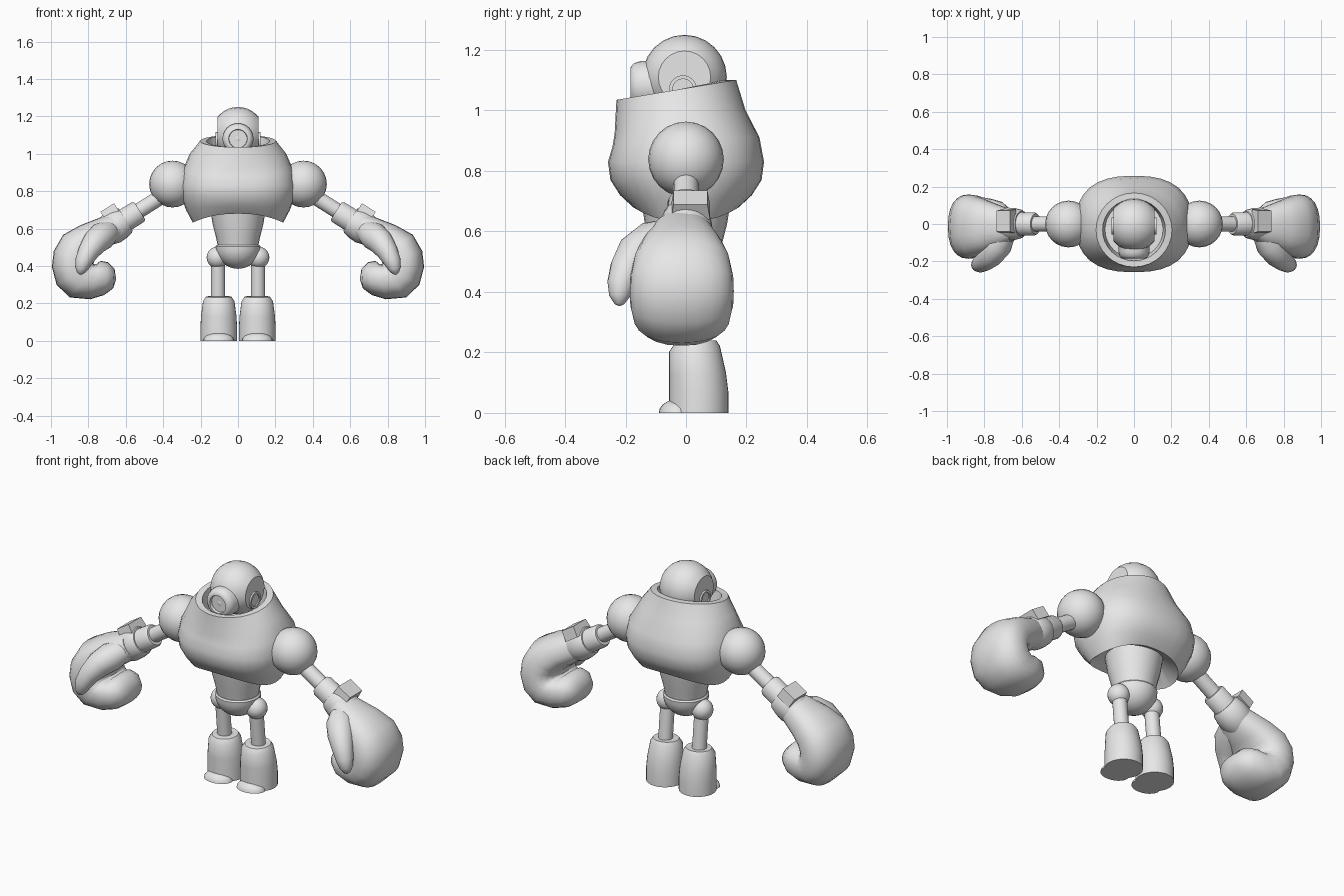
import bpy, bmesh, math
from mathutils import Vector

if "Cube" in bpy.data.objects:
    bpy.data.objects.remove(bpy.data.objects["Cube"])

grey = bpy.data.materials.new("light_grey")
grey.diffuse_color = (0.8, 0.8, 0.8, 1)
grey.use_nodes = True
grey.node_tree.nodes["Principled BSDF"].inputs["Base Color"].default_value = grey.diffuse_color
SEG = 24


def finish(name, bm, angle=42):
    bmesh.ops.remove_doubles(bm, verts=bm.verts, dist=1e-5)
    bmesh.ops.recalc_face_normals(bm, faces=bm.faces)
    me = bpy.data.meshes.new(name)
    bm.to_mesh(me)
    bm.free()
    me.materials.append(grey)
    ob = bpy.data.objects.new(name, me)
    bpy.context.collection.objects.link(ob)
    bpy.ops.object.select_all(action='DESELECT')
    ob.select_set(True)
    bpy.context.view_layer.objects.active = ob
    bpy.ops.object.shade_smooth_by_angle(angle=math.radians(angle))
    return ob


def loft(name, rings, angle=42):
    """Skin closed rings of equal length and cap both ends."""
    bm = bmesh.new()
    vs = [[bm.verts.new(p) for p in r] for r in rings]
    n = len(vs[0])
    for a, b in zip(vs, vs[1:]):
        for i in range(n):
            j = (i + 1) % n
            bm.faces.new((a[i], a[j], b[j], b[i]))
    bm.faces.new(vs[0][::-1])
    bm.faces.new(vs[-1])
    return finish(name, bm, angle)


def lathe(name, origin, axis, profile, seg=SEG):
    """Turn (distance, radius) pairs around an axis."""
    o, d = Vector(origin), Vector(axis).normalized()
    u = d.orthogonal().normalized()
    v = d.cross(u)
    return loft(name, [[o + d * t + (u * math.cos(a) + v * math.sin(a)) * r
                        for a in (2 * math.pi * i / seg for i in range(seg))]
                       for t, r in profile])


def arc(r, a0, a1, n):
    """Profile of a ball between two polar angles in degrees."""
    return [(-r * math.cos(a), max(r * math.sin(a), 0.0005))
            for a in (math.radians(a0 + (a1 - a0) * i / n) for i in range(n + 1))]


def oval(rx, ry, cy, z, power=2.0):
    """Horizontal superellipse; z is a function of (cos, sin)."""
    pts = []
    for i in range(32):
        a = 2 * math.pi * i / 32
        c, s = math.cos(a), math.sin(a)
        x = math.copysign(abs(c) ** (2 / power), c) * rx
        y = math.copysign(abs(s) ** (2 / power), s) * ry
        pts.append((x, cy + y, z(c, s)))
    return pts


def flat(z):
    return lambda c, s: z


def dip(z, d):
    return lambda c, s: z - d * max(0, -s) ** 2


def tilt(z):
    return lambda c, s: z + 0.033 * s


# Torso with arched hem, shoulder seam and hollow tilted collar
loft("torso", [
    oval(.12, .12, 0, flat(.71)),
    oval(.17, .13, 0, flat(.70)),
    oval(.242, .175, 0, lambda c, s: .632 + .048 * s * s, 2.3),
    oval(.278, .218, 0, lambda c, s: .70 + .02 * s * s, 2.4),
    oval(.303, .25, 0, flat(.77), 2.5),
    oval(.311, .258, 0, flat(.83), 2.5),
    oval(.298, .243, 0, dip(.91, .03), 2.4),
    oval(.256, .216, -.02, dip(1.003, .08), 2.1),
    oval(.203, .198, -.032, tilt(1.068)),
    oval(.168, .165, -.032, tilt(1.068)),
    oval(.155, .152, -.03, flat(.96)),
], 30)

# Head: ball with flat sides, ear sockets
R, CUT = .14, .11
A = math.degrees(math.acos(CUT / R))
lathe("head", (0, -.005, 1.11), (1, 0, 0), arc(R, A, 180 - A, 10))
for s in (1, -1):
    lathe("ear_ring", (s * .105, -.01, 1.07), (s, 0, 0),
          [(0, .046), (.014, .046), (.014, .034), (.007, .034)])
# Eye housing with domed lens
lathe("eye_housing", (0, -.08, 1.08), (0, -1, 0),
      [(0, .083), (.07, .083), (.092, .076), (.104, .062), (.104, .05), (.088, .048)])
lathe("eye_lens", (0, -.12, 1.08), (0, 1, 0), arc(.05, 0, 90, 6))

# Waist and pelvis
lathe("waist", (0, 0, .505), (0, 0, 1),
      [(0, .108), (.05, .118), (.12, .136), (.21, .15)])
lathe("pelvis", (0, 0, .505), (0, 0, 1),
      arc(.12, 0, 80, 8) + [(0, .12), (.008, .113)])

for s, side in ((1, "right"), (-1, "left")):
    # Shoulder and arm
    lathe(side + "_shoulder", (s * .35, 0, .838), (0, 0, 1), arc(.125, 0, 180, 12))
    d = Vector((s * .845, 0, -.534))
    lathe(side + "_upper_arm", (s * .40, 0, .777), d, [(0, .041), (.19, .041)])
    lathe(side + "_forearm", (s * .525, 0, .695), d,
          [(0, .054), (.012, .062), (.14, .064)])
    lathe(side + "_glove_cuff", (s * .60, 0, .648), d,
          [(0, .07), (.012, .078), (.05, .086), (.09, .088), (.13, .075)])

    # Wrist block lying along the arm
    bm = bmesh.new()
    up = Vector((s * .534, 0, .845))
    c = Vector((s * .683, .015, .687))
    hull = []
    for i in (-1, 1):
        for j in (-1, 1):
            for k in (-1, 1):
                w = .065 if k < 0 else .056
                hull.append(bm.verts.new(c + d * .043 * i + Vector((0, w * j, 0)) + up * .03 * k))
    bmesh.ops.convex_hull(bm, input=hull)
    finish(side + "_wrist_block", bm, 20)

    # Curled glove: outer point, inner point, half width
    sections = [
        ((.685, .672), (.615, .567), .075),
        ((.735, .660), (.645, .530), .10),
        ((.845, .617), (.715, .480), .135),
        ((.935, .567), (.755, .445), .158),
        ((.985, .480), (.770, .425), .170),
        ((.995, .395), (.772, .412), .172),
        ((.970, .300), (.765, .408), .170),
        ((.900, .232), (.755, .412), .160),
        ((.790, .222), (.735, .428), .148),
        ((.715, .245), (.695, .420), .132),
        ((.668, .280), (.660, .385), .095),
        ((.653, .325), (.653, .340), .02),
    ]
    rings = []
    for (ox, oz), (ix, iz), w in sections:
        ring = []
        for i in range(SEG):
            a = 2 * math.pi * i / SEG
            ca, sa = math.cos(a), math.sin(a)
            e = math.copysign(abs(ca) ** .85, ca) / 2
            ring.append((s * ((ox + ix) / 2 + (ox - ix) * e),
                         -.014 + w * math.copysign(abs(sa) ** .85, sa),
                         (oz + iz) / 2 + (oz - iz) * e))
        rings.append(ring)
    loft(side + "_glove", rings, 60)

    # Thumb: tapering tube along the palm
    path = [((.69, -.05, .585), .06), ((.725, -.11, .56), .075),
            ((.765, -.165, .525), .068), ((.80, -.197, .475), .056),
            ((.825, -.215, .425), .046), ((.838, -.22, .385), .034),
            ((.843, -.22, .36), .016), ((.844, -.22, .353), .001)]
    rings = []
    for i, (p, r) in enumerate(path):
        t = (Vector(path[min(i + 1, 7)][0]) - Vector(path[max(i - 1, 0)][0])).normalized()
        u = t.cross(Vector((0, 1, 0))).normalized()
        v = t.cross(u)
        pts = [Vector(p) + (u * math.cos(a) + v * math.sin(a)) * r
               for a in (2 * math.pi * k / 16 for k in range(16))]
        rings.append([(s * q.x, q.y, q.z) for q in pts])
    loft(side + "_thumb", rings, 60)

    # Hip, leg, boot and toe cap
    lathe(side + "_hip", (s * .11, .01, .445), (0, 0, 1), arc(.058, 0, 180, 10))
    lathe(side + "_leg", (s * .107, .035, .20), (0, -.1, 1), [(0, .038), (.24, .038)])
    boot = [(.098, .098, .042, 0, 0), (.098, .098, .042, .07, 0),
            (.095, .094, .038, .13, .004), (.084, .084, .028, .212, .01),
            (.068, .068, .032, .236, .004), (.045, .045, .032, .236, 0)]
    rings = [oval(rx, ry, cy, lambda c, q, z=z, k=k: z + k * q)
             for rx, ry, cy, z, k in boot]
    loft(side + "_boot", [[(x + s * .103, y, z) for x, y, z in r] for r in rings])
    toe = lathe(side + "_toe_cap", (0, 0, 0), (0, 0, 1),
                [(0, 1), (.3, .954), (.6, .8), (.85, .527), (1, .001)])
    for vert in toe.data.vertices:
        vert.co = (s * .103 + vert.co.x * .082, -.028 + vert.co.y * .062, vert.co.z * .045)
